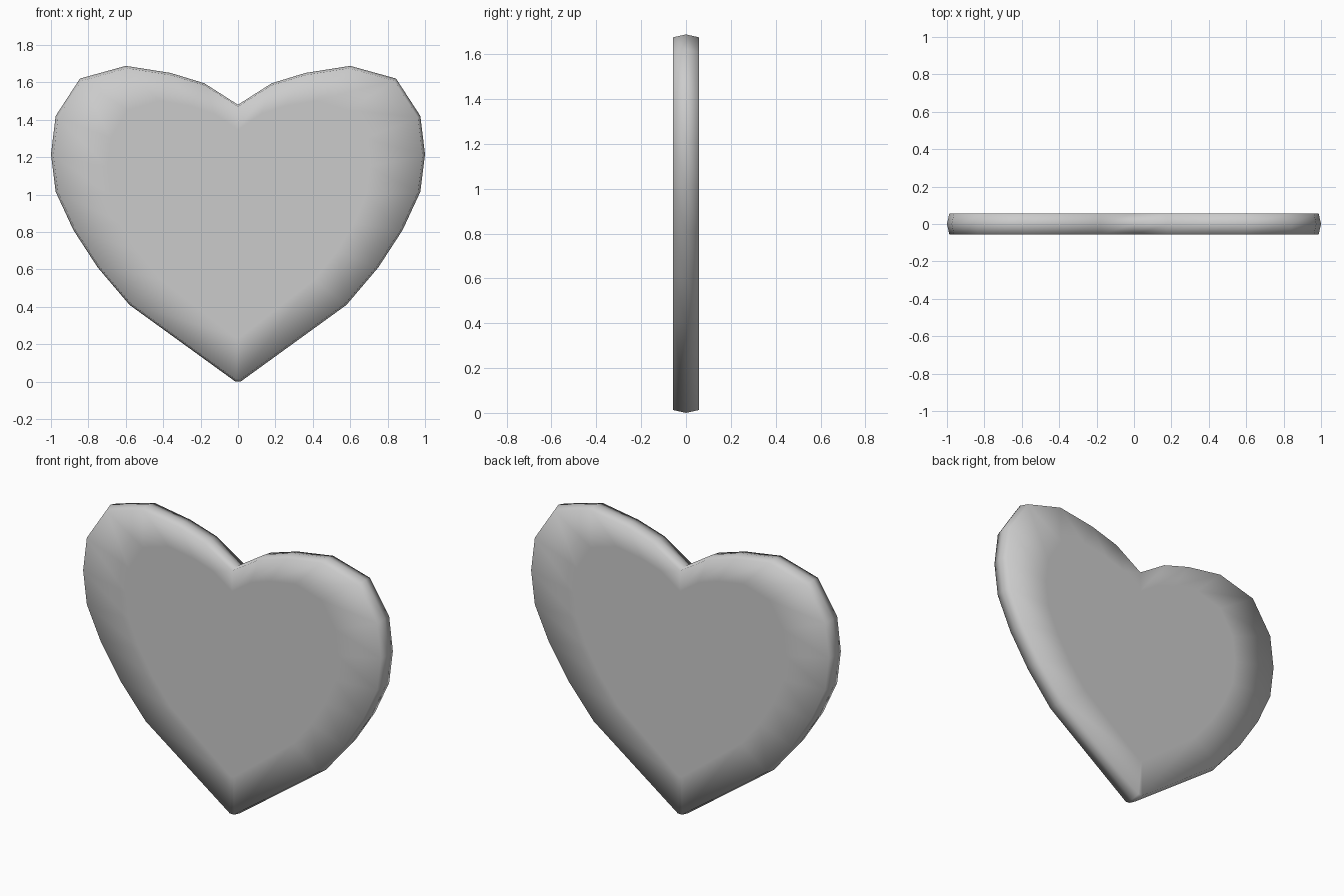
import bpy, bmesh

if "Cube" in bpy.data.objects:
    bpy.data.objects.remove(bpy.data.objects["Cube"])

# Right half of the heart outline, from the notch round to the tip
HALF = [(0, 1.48), (0.18, 1.595), (0.36, 1.65), (0.60, 1.688), (0.845, 1.62),
        (0.975, 1.42), (1.0, 1.215), (0.975, 1.015), (0.88, 0.81),
        (0.75, 0.61), (0.58, 0.41), (0.014, 0.0)]
OUTLINE = HALF + [(-x, z) for x, z in reversed(HALF[1:])]


def ring(bm, y, sx, sz, cz):
    """One loop of the heart, scaled about height cz."""
    return [bm.verts.new((x * sx, y, cz + (z - cz) * sz)) for x, z in OUTLINE]


bm = bmesh.new()
# Front face loop, front rim, ridge round the middle, back rim, back face loop
rings = [ring(bm, -0.057, 0.70, 0.75, 0.95),
         ring(bm, -0.057, 0.987, 0.985, 0.85),
         ring(bm, 0.0, 1.0, 1.0, 0.85),
         ring(bm, 0.057, 0.987, 0.985, 0.85),
         ring(bm, 0.057, 0.70, 0.75, 0.95)]
n = len(OUTLINE)
for a, b in zip(rings, rings[1:]):
    for i in range(n):
        j = (i + 1) % n
        bm.faces.new((a[i], a[j], b[j], b[i]))

# Flat front and back centres
bm.faces.new(rings[0])
bm.faces.new(rings[-1])
bmesh.ops.recalc_face_normals(bm, faces=bm.faces)
for f in bm.faces:
    f.smooth = True

mesh = bpy.data.meshes.new("heart_plate")
bm.to_mesh(mesh)
bm.free()
heart = bpy.data.objects.new("heart_plate", mesh)
bpy.context.collection.objects.link(heart)
